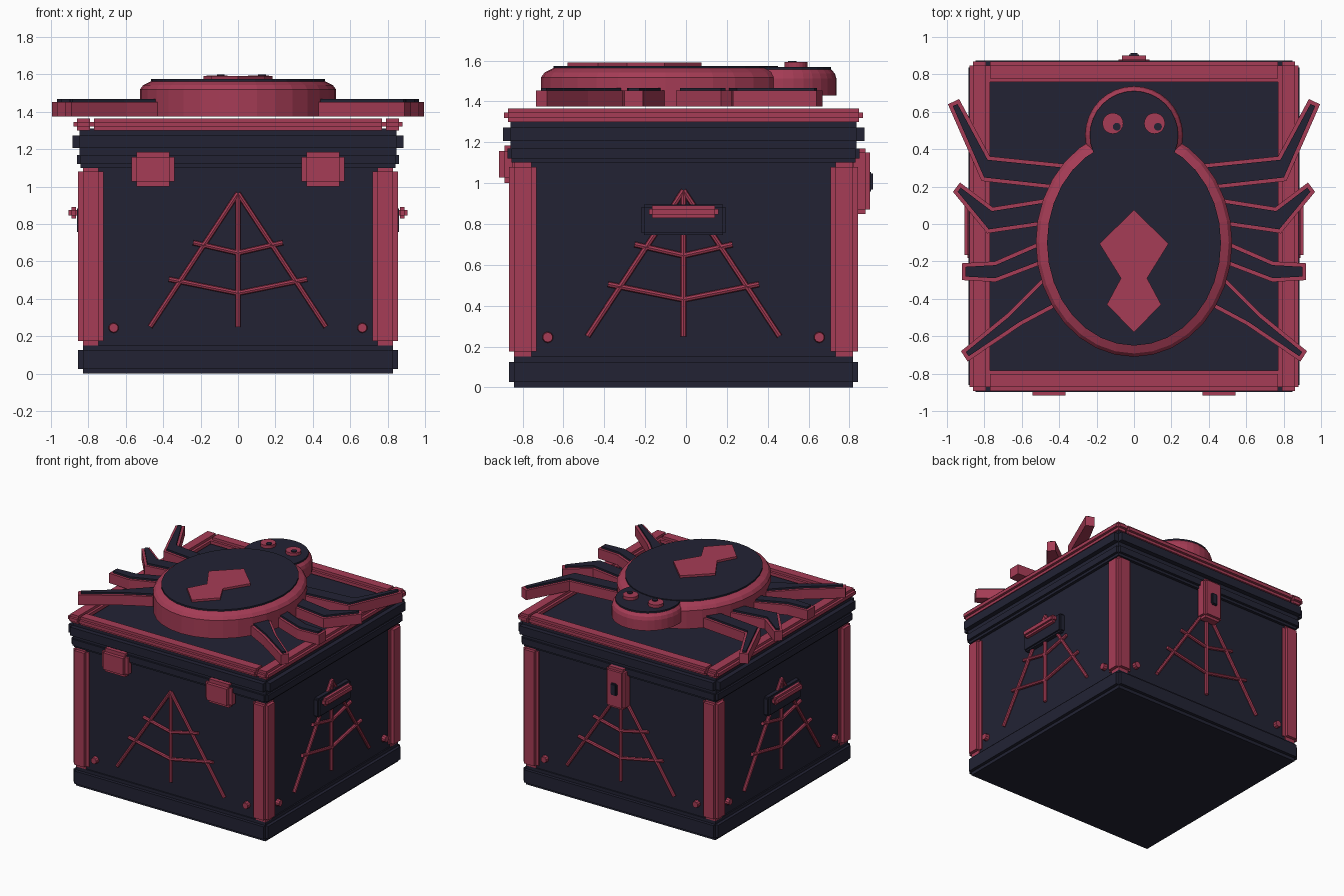
import bpy, bmesh, math
from mathutils import Matrix, Vector

if "Cube" in bpy.data.objects:
    bpy.data.objects.remove(bpy.data.objects["Cube"])

CY = -0.012  # the chest sits slightly forward of the centre


def material(name, colour):
    m = bpy.data.materials.new(name)
    m.diffuse_color = (*colour, 1)
    m.use_nodes = True
    m.node_tree.nodes["Principled BSDF"].inputs["Base Color"].default_value = m.diffuse_color
    return m


RED = material("crimson", (0.38, 0.045, 0.092))
DARK = material("midnight", (0.016, 0.0165, 0.034))


def finish(name, bm, mats):
    bmesh.ops.recalc_face_normals(bm, faces=bm.faces[:])
    me = bpy.data.meshes.new(name)
    bm.to_mesh(me)
    bm.free()
    for m in mats:
        me.materials.append(m)
    ob = bpy.data.objects.new(name, me)
    bpy.context.collection.objects.link(ob)
    return ob


def add_box(bm, lo, hi, rot=Matrix()):
    lo, hi = Vector(lo), Vector(hi)
    mat = rot @ Matrix.Translation((lo + hi) / 2) @ Matrix.Diagonal((*(hi - lo), 1))
    bmesh.ops.create_cube(bm, size=1, matrix=mat)


def stepped(name, lo, hi, step, mat, rot=Matrix()):
    """Box with stepped edges: three overlapping boxes, each reaching out on one axis."""
    bm = bmesh.new()
    for axis in range(3):
        d = Vector([0 if i == axis else step for i in range(3)])
        add_box(bm, Vector(lo) + d, Vector(hi) - d, rot)
    return finish(name, bm, [mat])


def turned(angle):
    return Matrix.Translation((0, CY, 0)) @ Matrix.Rotation(angle, 4, 'Z')


def square(name, half, z0, z1, step, mat):
    return stepped(name, (-half, -half, z0), (half, half, z1), step, mat, turned(0))


def prism(name, points, z0, z1, mats, inset=0, raise_top=0):
    """Extruded outline; the top can be inset into a raised plate of the second material."""
    bm = bmesh.new()
    base = bm.faces.new([bm.verts.new((x, y, z0)) for x, y in points])
    ext = bmesh.ops.extrude_face_region(bm, geom=[base])['geom']
    bmesh.ops.translate(bm, vec=(0, 0, z1 - z0), verts=[g for g in ext if isinstance(g, bmesh.types.BMVert)])
    top = [g for g in ext if isinstance(g, bmesh.types.BMFace)][0]
    bmesh.ops.recalc_face_normals(bm, faces=bm.faces[:])
    if inset:
        bmesh.ops.inset_region(bm, faces=[top], thickness=inset, use_even_offset=True)
        up = bmesh.ops.extrude_face_region(bm, geom=[top])['geom']
        vs = [g for g in up if isinstance(g, bmesh.types.BMVert)]
        bmesh.ops.translate(bm, vec=(0, 0, raise_top), verts=vs)
        bmesh.ops.delete(bm, geom=[f for f in [top] if f.is_valid], context='FACES_ONLY')
        for f in bm.faces:
            if f.calc_center_median().z > z1 + 0.001:
                f.material_index = 1
    return finish(name, bm, mats)


def oval(cx, cy, a, b, n=32):
    return [(cx + a * math.cos(2 * math.pi * i / n), cy + b * math.sin(2 * math.pi * i / n)) for i in range(n)]


def dome(name, cy, a, b, z0, rim, z1):
    """Oval drum with a rounded shoulder and a dark raised top."""
    rings = [(0, z0), (0, z1 - 0.045), (0.3, z1 - 0.02), (1, z1), (1, z1 + 0.012)]
    bm = bmesh.new()
    loops = [[bm.verts.new((x, y, z)) for x, y in oval(0, cy, a - t * rim, b - t * rim)] for t, z in rings]
    n = len(loops[0])
    for k in range(len(loops) - 1):
        for i in range(n):
            j = (i + 1) % n
            f = bm.faces.new((loops[k][i], loops[k][j], loops[k + 1][j], loops[k + 1][i]))
            f.material_index = int(k == len(loops) - 2)
    bm.faces.new(loops[0][::-1])
    bm.faces.new(loops[-1]).material_index = 1
    return finish(name, bm, [RED, DARK])


# Chest: walls, base and two lid bands
bm = bmesh.new()
add_box(bm, (-0.82, -0.82, 0.1), (0.82, 0.82, 1.2), turned(0))
finish("chest_walls", bm, [DARK])
square("base", 0.855, 0, 0.15, 0.025, DARK)
square("lower_lid_band", 0.862, 1.10, 1.19, 0.02, DARK)
square("lid", 0.885, 1.17, 1.31, 0.037, DARK)

# Corner posts
for i in range(4):
    stepped("corner_post", (0.72, 0.72, 0.15), (0.855, 0.855, 1.105), 0.025, RED, turned(i * math.pi / 2))

# Rim strips on the lid
for i in (0, 2):
    r = turned(i * math.pi / 2)
    stepped("rim_long_strip", (-0.79, -0.88, 1.30), (0.79, -0.77, 1.365), 0.02, RED, r)
    stepped("rim_side_strip", (0.77, -0.88, 1.30), (0.88, 0.88, 1.365), 0.02, RED, r)

# Webs and rivets on all four walls
WEB = [[(0, 0.965), (-0.47, 0.25)], [(0, 0.965), (0, 0.25)], [(0, 0.965), (0.47, 0.25)],
       [(-0.24, 0.70), (0, 0.645), (0.24, 0.70)], [(-0.37, 0.505), (0, 0.43), (0.37, 0.505)]]
for i in range(4):
    rot = turned(i * math.pi / 2)
    bm = bmesh.new()
    for line in WEB:
        for p, q in zip(line, line[1:]):
            a, b = Vector((p[0], -0.83, p[1])), Vector((q[0], -0.83, q[1]))
            m = Matrix.Translation((a + b) / 2) @ (b - a).to_track_quat('Z', 'Y').to_matrix().to_4x4()
            bmesh.ops.create_cone(bm, cap_ends=True, segments=8, radius1=0.014, radius2=0.014,
                                  depth=(b - a).length, matrix=rot @ m)
    finish("web", bm, [RED])
    bm = bmesh.new()
    for x in (-0.665, 0.665):
        m = Matrix.Translation((x, -0.825, 0.245)) @ Matrix.Rotation(math.pi / 2, 4, 'X')
        bmesh.ops.create_cone(bm, cap_ends=True, segments=10, radius1=0.03, radius2=0.024,
                              depth=0.05, matrix=rot @ m)
    finish("rivets", bm, [RED])

# Hinges on the front
for x in (-0.455, 0.455):
    stepped("hinge", (x - 0.115, -0.917, 1.0), (x + 0.115, -0.82, 1.185), 0.027, RED)

# Latch on the back
stepped("latch", (-0.083, 0.80, 0.85), (0.083, 0.90, 1.17), 0.02, RED)
stepped("latch_keyhole", (-0.027, 0.88, 0.96), (0.027, 0.915, 1.055), 0.008, DARK)

# Handles on both sides
for i in (0, 2):
    r = turned(i * math.pi / 2)
    stepped("handle_plate", (0.80, -0.205, 0.745), (0.862, 0.205, 0.895), 0.012, DARK, r)
    stepped("handle", (0.85, -0.17, 0.83), (0.905, 0.17, 0.89), 0.016, RED, r)

# Spider legs: outline from body to tip and back, mirrored
LEGS = [[(.36, .32), (.77, .362), (.935, .668), (.995, .64), (.815, .23), (.36, .18)],
        [(.44, .14), (.755, .09), (.93, .222), (.968, .172), (.785, -.05), (.44, .0)],
        [(.40, -.05), (.745, -.20), (.92, -.21), (.92, -.30), (.74, -.31), (.40, -.18)],
        [(.40, -.20), (.68, -.48), (.925, -.68), (.89, -.735), (.60, -.54), (.30, -.38)]]
for leg in LEGS:
    for s in (-1, 1):
        prism("spider_leg", [(s * x, y) for x, y in leg], 1.375, 1.453, [RED, DARK], 0.02, 0.014)

# Spider head and abdomen
dome("spider_head", 0.475, 0.262, 0.262, 1.43, 0.026, 1.557)
dome("spider_abdomen", -0.1, 0.525, 0.61, 1.375, 0.06, 1.563)

# Marking on the back, eyes and pupils
half = [(0, .075), (.185, -.105), (.07, -.29), (.145, -.43), (0, -.58)]
prism("back_marking", half + [(-x, y) for x, y in half[-2:0:-1]], 1.57, 1.592, [RED])
for x, px in ((-0.113, -0.092), (0.11, 0.128)):
    prism("eye", oval(x, 0.538, 0.056, 0.056, 20), 1.565, 1.593, [RED])
    prism("pupil", oval(px, 0.52, 0.021, 0.021, 14), 1.59, 1.599, [DARK])
